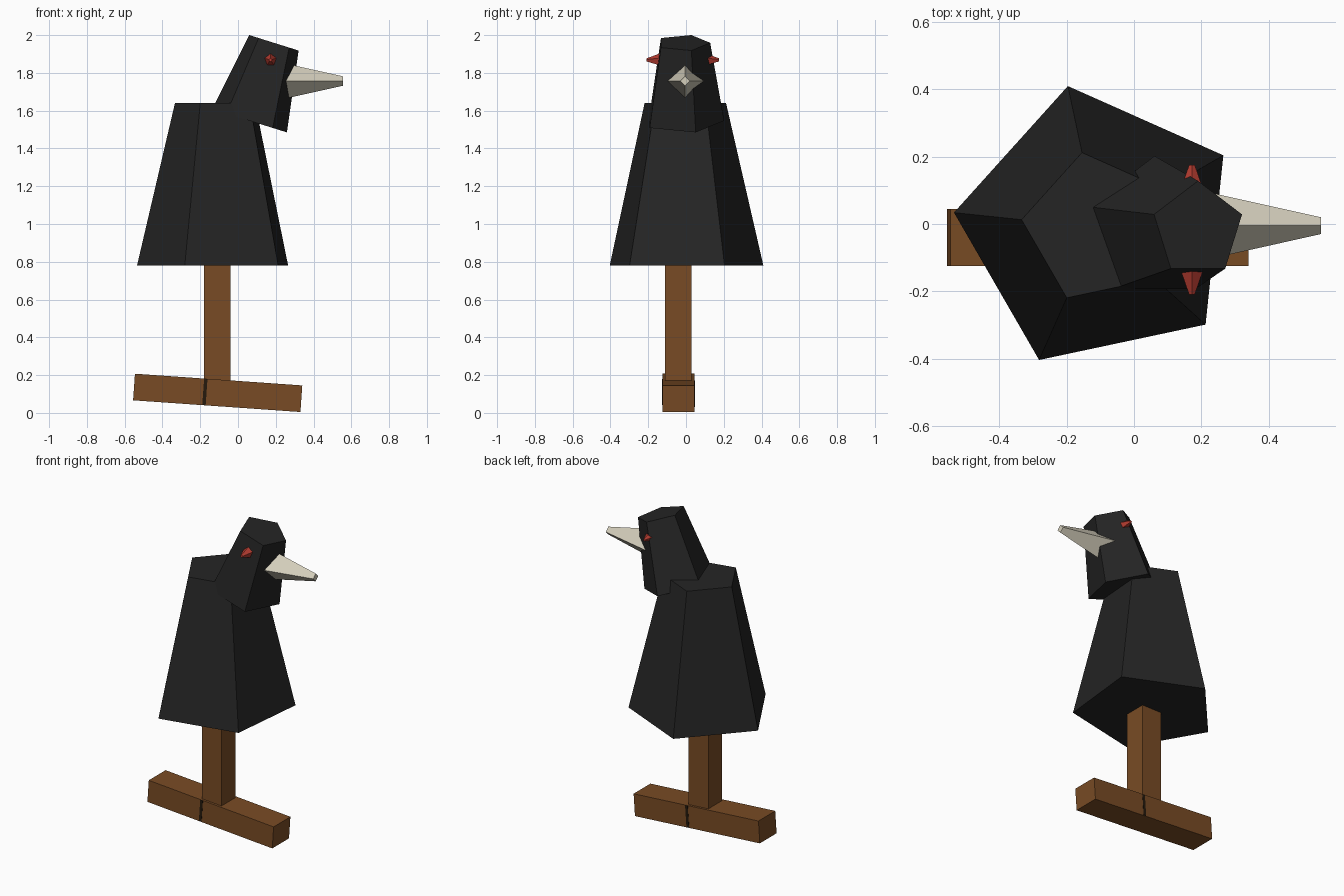
import bpy, bmesh
from math import radians, sin, cos, pi
from mathutils import Matrix, Vector

if "Cube" in bpy.data.objects:
    bpy.data.objects.remove(bpy.data.objects["Cube"])


def material(name, rgb):
    m = bpy.data.materials.new(name)
    m.diffuse_color = (*rgb, 1)
    m.use_nodes = True
    m.node_tree.nodes["Principled BSDF"].inputs["Base Color"].default_value = m.diffuse_color
    return m


black = material("black feathers", (0.018, 0.018, 0.018))
wood = material("brown wood", (0.19, 0.071, 0.018))
dark = material("dark crack", (0.018, 0.01, 0.004))
bone = material("pale bone", (0.66, 0.62, 0.50))
red = material("red", (0.46, 0.045, 0.03))


def finish(name, bm, matrix, mat):
    bmesh.ops.recalc_face_normals(bm, faces=bm.faces)
    me = bpy.data.meshes.new(name)
    bm.to_mesh(me)
    bm.free()
    me.materials.append(mat)
    ob = bpy.data.objects.new(name, me)
    ob.matrix_world = matrix
    bpy.context.collection.objects.link(ob)
    return ob


def frustum(name, sides, r1, r2, height, phase, matrix, mat):
    """Tapered prism from local z=0 to z=height."""
    bm = bmesh.new()
    rings = []
    for r, z in ((r1, 0), (r2, height)):
        angles = [radians(phase) + 2 * pi * i / sides for i in range(sides)]
        rings.append([bm.verts.new((r * cos(a), r * sin(a), z)) for a in angles])
    low, top = rings
    for i in range(sides):
        j = (i + 1) % sides
        bm.faces.new((low[i], low[j], top[j], top[i]))
    bm.faces.new(low[::-1])
    bm.faces.new(top)
    return finish(name, bm, matrix, mat)


def box(name, size, matrix, mat):
    bm = bmesh.new()
    bmesh.ops.create_cube(bm, size=1)
    bmesh.ops.scale(bm, vec=size, verts=bm.verts)
    return finish(name, bm, matrix, mat)


def place(loc, angle=0, axis='Y'):
    return Matrix.Translation(loc) @ Matrix.Rotation(radians(angle), 4, axis)


# Five-sided body and forward-tilted head
frustum("body", 5, 0.43, 0.228, 0.86, 174, place((-0.107, -0.011, 0.78)), black)
frustum("head", 5, 0.218, 0.144, 0.432, 18, place((0.061, -0.016, 1.547), 17.4), black)

# Beak: diamond section tapering along +x
frustum("beak", 4, 0.104, 0.025, 0.355, 0, place((0.20, -0.005, 1.757), 90), bone)

# Eyes: small blunt cones on both sides of the head
for side, word in ((-1, "front"), (1, "back")):
    frustum(word + "_eye", 5, 0.040, 0.009, 0.085, 90 * -side,
            place((0.172, -0.017 + side * 0.107, 1.868), -90 * side, 'X'), red)

# Wooden post
box("post", (0.14, 0.14, 0.66), place((-0.11, -0.04, 0.46)), wood)

# Tilted perch beam, with a thin dark crack on each long face
beam = place((-0.1075, -0.04, 0.106), 4)
box("perch_beam", (0.888, 0.17, 0.141), beam, wood)
for side, word in ((-1, "front"), (1, "back")):
    spot = Matrix.Translation((side * 0.068, side * 0.085, 0))
    box(word + "_crack", (0.018, 0.003, 0.139), beam @ spot, dark)
